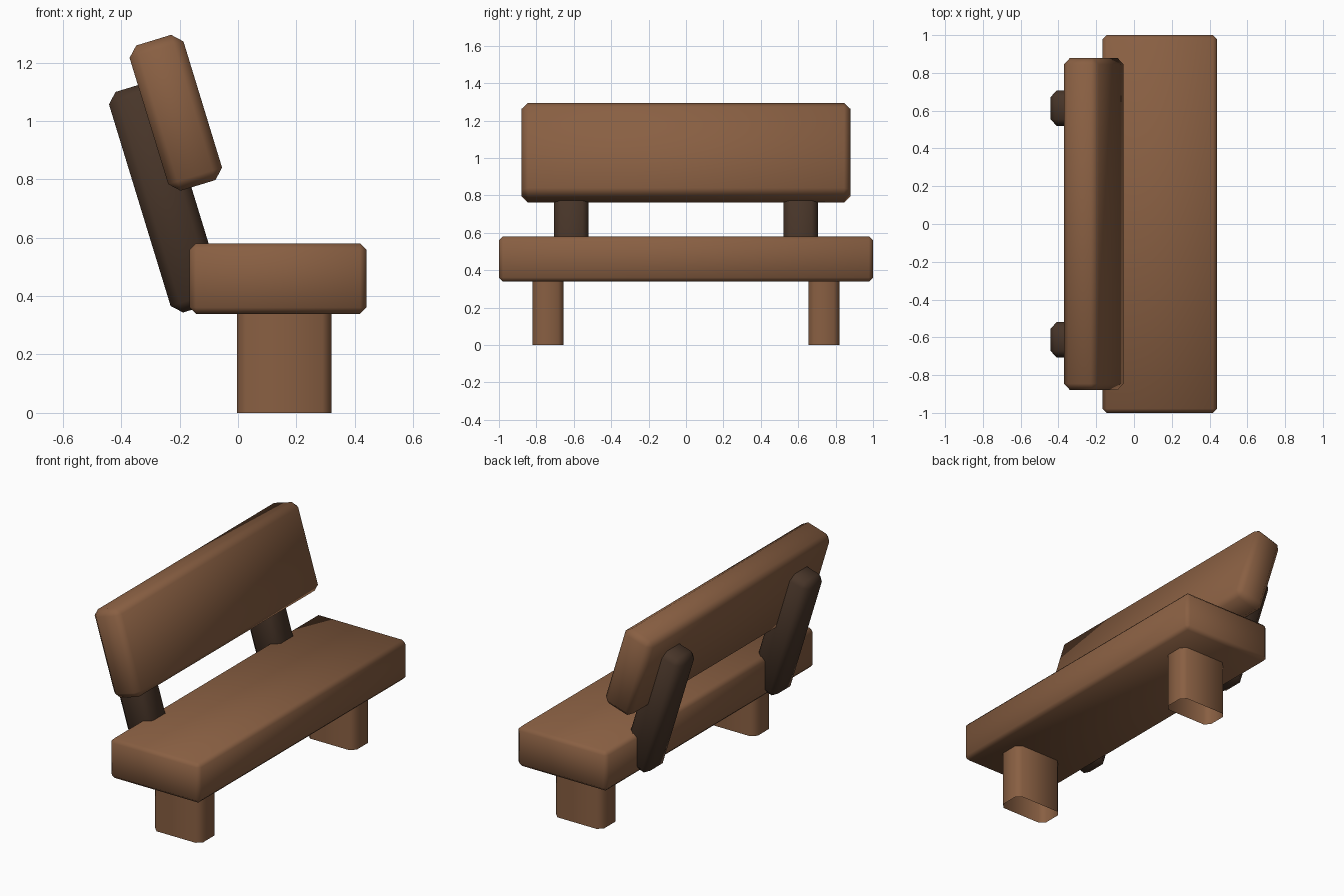
import bpy, bmesh
from math import radians
from mathutils import Matrix

if "Cube" in bpy.data.objects:
    bpy.data.objects.remove(bpy.data.objects["Cube"])

TILT = radians(-17)


def material(name, rgb):
    m = bpy.data.materials.new(name)
    m.diffuse_color = (*rgb, 1)
    m.use_nodes = True
    m.node_tree.nodes["Principled BSDF"].inputs["Base Color"].default_value = m.diffuse_color
    return m


wood = material("wood", (0.25, 0.115, 0.055))
dark_wood = material("dark_wood", (0.065, 0.036, 0.022))


def plank(name, size, loc, bevel, mat, tilt=0.0, tube=False):
    """Chamfered, smooth-shaded box; tube leaves the ends open and chamfers only uprights."""
    bm = bmesh.new()
    bmesh.ops.create_cube(bm, size=1, matrix=Matrix.Diagonal((*size, 1)))
    edges = bm.edges[:]
    if tube:
        bmesh.ops.delete(bm, geom=[f for f in bm.faces if abs(f.normal.z) > 0.5],
                         context='FACES_ONLY')
        edges = [e for e in bm.edges if abs(e.verts[0].co.z - e.verts[1].co.z) > 0.1]
    bmesh.ops.bevel(bm, geom=edges, offset=bevel, segments=1, profile=0.5, affect='EDGES')
    for f in bm.faces:
        f.smooth = True
    mesh = bpy.data.meshes.new(name)
    bm.to_mesh(mesh)
    bm.free()
    mesh.materials.append(mat)
    ob = bpy.data.objects.new(name, mesh)
    ob.location = loc
    ob.rotation_euler.y = tilt
    bpy.context.collection.objects.link(ob)
    return ob


# seat and leaning backrest
plank("seat", (0.606, 2.0, 0.242), (0.137, 0, 0.46), 0.022, wood)
plank("backrest", (0.193, 1.758, 0.52), (-0.213, 0, 1.028), 0.034, wood, TILT)

# legs and back supports on both sides
for side, s in (("left", -1), ("right", 1)):
    plank(f"{side}_leg", (0.323, 0.166, 0.36), (0.158, s * 0.737, 0.18), 0.03, wood, tube=True)
    plank(f"{side}_back_support", (0.187, 0.186, 0.79), (-0.247, s * 0.613, 0.739),
          0.034, dark_wood, TILT)
